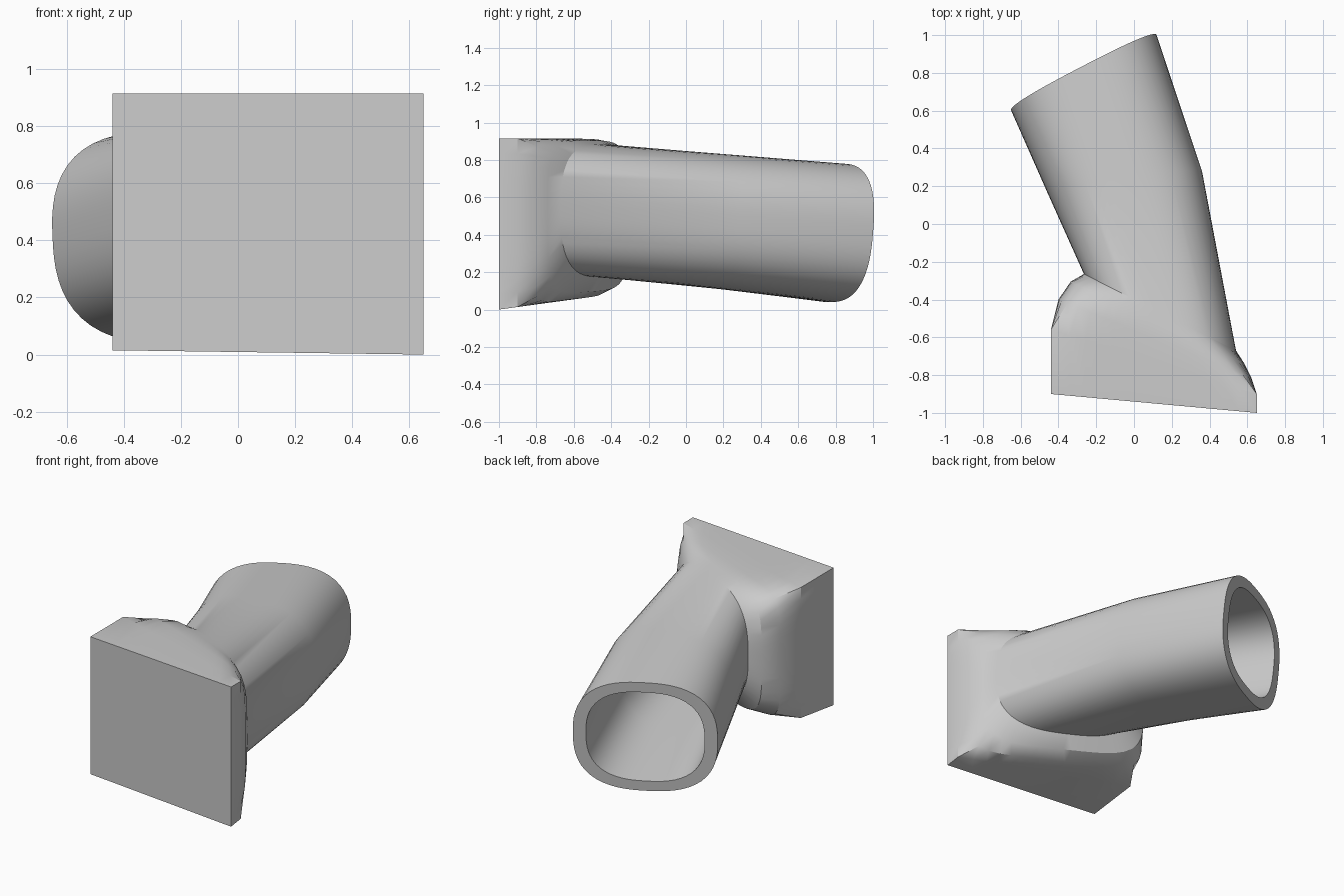
import bpy
import bmesh
import math

cube = bpy.data.objects.get("Cube")
if cube:
    bpy.data.objects.remove(cube, do_unlink=True)

SIDES = 64

grey = bpy.data.materials.new("plain_grey")
grey.use_nodes = True
colour = (0.6, 0.6, 0.6, 1)
grey.diffuse_color = colour
grey.node_tree.nodes["Principled BSDF"].inputs["Base Color"].default_value = colour


def ring(bm, left, right, low, top, power, tilt=0.0, scale=1.0):
    """Upright cross-section between two plan points; power 0 is a rectangle.
    low holds the bottom height at the left and right ends."""
    verts = []
    dx, dy = right[0] - left[0], right[1] - left[1]
    length = math.hypot(dx, dy)
    for i in range(SIDES):
        a = 2 * math.pi * i / SIDES
        c, s = math.cos(a), math.sin(a)
        if power:
            r = (abs(c) ** power + abs(s) ** power) ** (1 / power)
        else:
            r = max(abs(c), abs(s))
        u, v = c / r * scale, s / r * scale
        t = (u + 1) / 2
        bottom = low[0] + (low[1] - low[0]) * t
        x = left[0] + dx * t - dy / length * tilt * v
        y = left[1] + dy * t + dx / length * tilt * v
        z = (bottom + top) / 2 + v * (top - bottom) / 2
        verts.append(bm.verts.new((x, y, z)))
    return verts


def bridge(bm, first, second):
    for i in range(SIDES):
        j = (i + 1) % SIDES
        bm.faces.new((first[i], first[j], second[j], second[i]))


# Sections from the square front block, over the shoulder, along the tube
block = [
    ((-0.44, -0.90), (0.65, -1.00), (0.015, 0.0), 0.915, 0),
    ((-0.44, -0.56), (0.65, -0.90), (0.06, 0.014), 0.915, 0),
    ((-0.40, -0.40), (0.62, -0.81), (0.08, 0.03), 0.912, 7),
    ((-0.335, -0.305), (0.585, -0.74), (0.11, 0.08), 0.903, 4.5),
]
tube = [
    ((-0.265, -0.265), (0.54, -0.67), (0.175, 0.175), 0.885, 2.8),
    ((-0.46, 0.17), (0.36, 0.28), (0.107, 0.107), 0.828, 2.6, 0.02),
    ((-0.65, 0.60), (0.12, 1.00), (0.04, 0.04), 0.78, 2.6, 0.035),
]

bm = bmesh.new()
outer = [ring(bm, *section) for section in block + tube]
bore = [ring(bm, *section, scale=0.82) for section in reversed(tube)]
loops = outer + bore
for first, second in zip(loops, loops[1:]):
    bridge(bm, first, second)

# Flat front face and the closed inner end of the bore
bm.faces.new(loops[0])
bm.faces.new(loops[-1])
bmesh.ops.recalc_face_normals(bm, faces=bm.faces)

mesh = bpy.data.meshes.new("angled_tube_block")
bm.to_mesh(mesh)
bm.free()
mesh.materials.append(grey)
obj = bpy.data.objects.new("angled_tube_block", mesh)
bpy.context.collection.objects.link(obj)

bpy.ops.object.select_all(action='DESELECT')
obj.select_set(True)
bpy.context.view_layer.objects.active = obj
bpy.ops.object.shade_smooth_by_angle(angle=math.radians(30))
